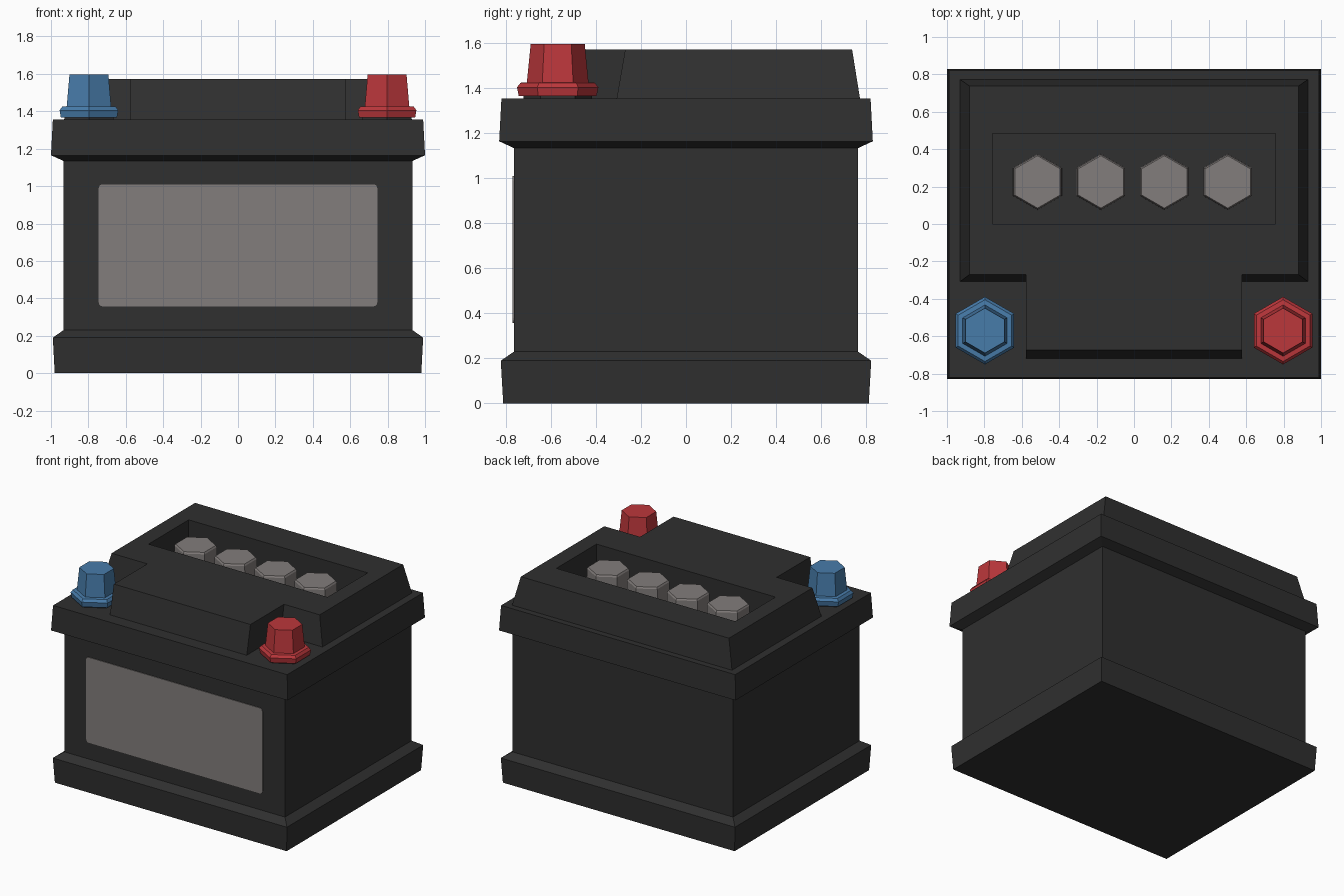
import bpy, bmesh, math

if "Cube" in bpy.data.objects:
    bpy.data.objects.remove(bpy.data.objects["Cube"])


def material(name, rgb):
    m = bpy.data.materials.new(name)
    m.diffuse_color = (*rgb, 1)
    m.use_nodes = True
    m.node_tree.nodes["Principled BSDF"].inputs["Base Color"].default_value = m.diffuse_color
    return m


BLACK = material("black plastic", (0.029, 0.029, 0.029))
GREY = material("warm grey", (0.225, 0.206, 0.2))
RED = material("red", (0.5, 0.038, 0.044))
BLUE = material("blue", (0.064, 0.2, 0.4))


def loft(name, loops, mat):
    """Closed solid through stacked counter-clockwise loops of points."""
    bm = bmesh.new()
    rings = [[bm.verts.new(p) for p in loop] for loop in loops]
    n = len(rings[0])
    for a, b in zip(rings, rings[1:]):
        for i in range(n):
            j = (i + 1) % n
            bm.faces.new((a[i], a[j], b[j], b[i]))
    bm.faces.new(rings[0][::-1])
    bm.faces.new(rings[-1])
    bmesh.ops.recalc_face_normals(bm, faces=bm.faces)
    me = bpy.data.meshes.new(name)
    bm.to_mesh(me)
    bm.free()
    me.materials.append(mat)
    ob = bpy.data.objects.new(name, me)
    bpy.context.collection.objects.link(ob)
    return ob


def rect(x0, x1, y0, y1, z):
    return [(x0, y0, z), (x1, y0, z), (x1, y1, z), (x0, y1, z)]


def hex_stack(name, cx, cy, profile, mat):
    """Hexagonal solid, points along y, from (radius, height) pairs."""
    return loft(name, [[(cx + r * math.cos(math.radians(30 + 60 * k)),
                         cy + r * math.sin(math.radians(30 + 60 * k)), z)
                        for k in range(6)] for r, z in profile], mat)


# case: flared base, straight walls, overhanging lid band
case = [(0.98, 0.812, 0), (0.99, 0.823, 0.19), (0.933, 0.765, 0.23),
        (0.933, 0.765, 1.135), (1.0, 0.83, 1.165), (0.99, 0.82, 1.355)]
loft("battery_case", [rect(-x, x, -y, y, z) for x, y, z in case], BLACK)


# raised lid: T-shaped outline leaving the two front corners free
def t_outline(hx, back, notch, front, z, tongue=0.578):
    right = [(tongue, front, z), (tongue, notch, z), (hx, notch, z), (hx, back, z)]
    return right + [(-x, y, h) for x, y, h in reversed(right)]


lid = loft("raised_lid", [t_outline(0.93, 0.773, -0.308, -0.72, 1.355),
                          t_outline(0.88, 0.738, -0.27, -0.675, 1.573)], BLACK)

# recess for the filler caps
cutter = loft("recess_cutter", [rect(-0.757, 0.757, 0, 0.485, 1.365),
                                rect(-0.757, 0.757, 0, 0.485, 1.8)], BLACK)
cutter.hide_render = True
mod = lid.modifiers.new("recess", 'BOOLEAN')
mod.operation = 'DIFFERENCE'
mod.solver = 'EXACT'
mod.object = cutter
bpy.context.view_layer.objects.active = lid
bpy.ops.object.modifier_apply(modifier=mod.name)
bpy.data.objects.remove(cutter)

# filler caps
for i in range(4):
    hex_stack(f"filler_cap_{i + 1}", -0.516 + 0.339 * i, 0.225,
              [(0.15, 1.36), (0.148, 1.535), (0.14, 1.547)], GREY)

# terminals, each on a small black pad
for side, name, mat in ((-1, "blue", BLUE), (1, "red", RED)):
    cx, cy = side * 0.797, -0.57
    hex_stack(name + "_terminal_pad", cx, cy, [(0.152, 1.35), (0.152, 1.37)], BLACK)
    hex_stack(name + "_terminal", cx, cy,
              [(0.173, 1.366), (0.181, 1.405), (0.165, 1.425), (0.137, 1.427),
               (0.12, 1.598)], mat)

# front label plate with rounded corners
hx, z0, z1, r = 0.745, 0.357, 1.01, 0.022
outline = []
for sx, cz, a0 in ((1, z0 + r, -90), (1, z1 - r, 0), (-1, z1 - r, 90), (-1, z0 + r, 180)):
    for k in range(5):
        a = math.radians(a0 + 22.5 * k)
        outline.append((sx * (hx - r) + r * math.cos(a), cz + r * math.sin(a)))
loft("front_label", [[(x, y, z) for x, z in outline] for y in (-0.763, -0.77)], GREY)
